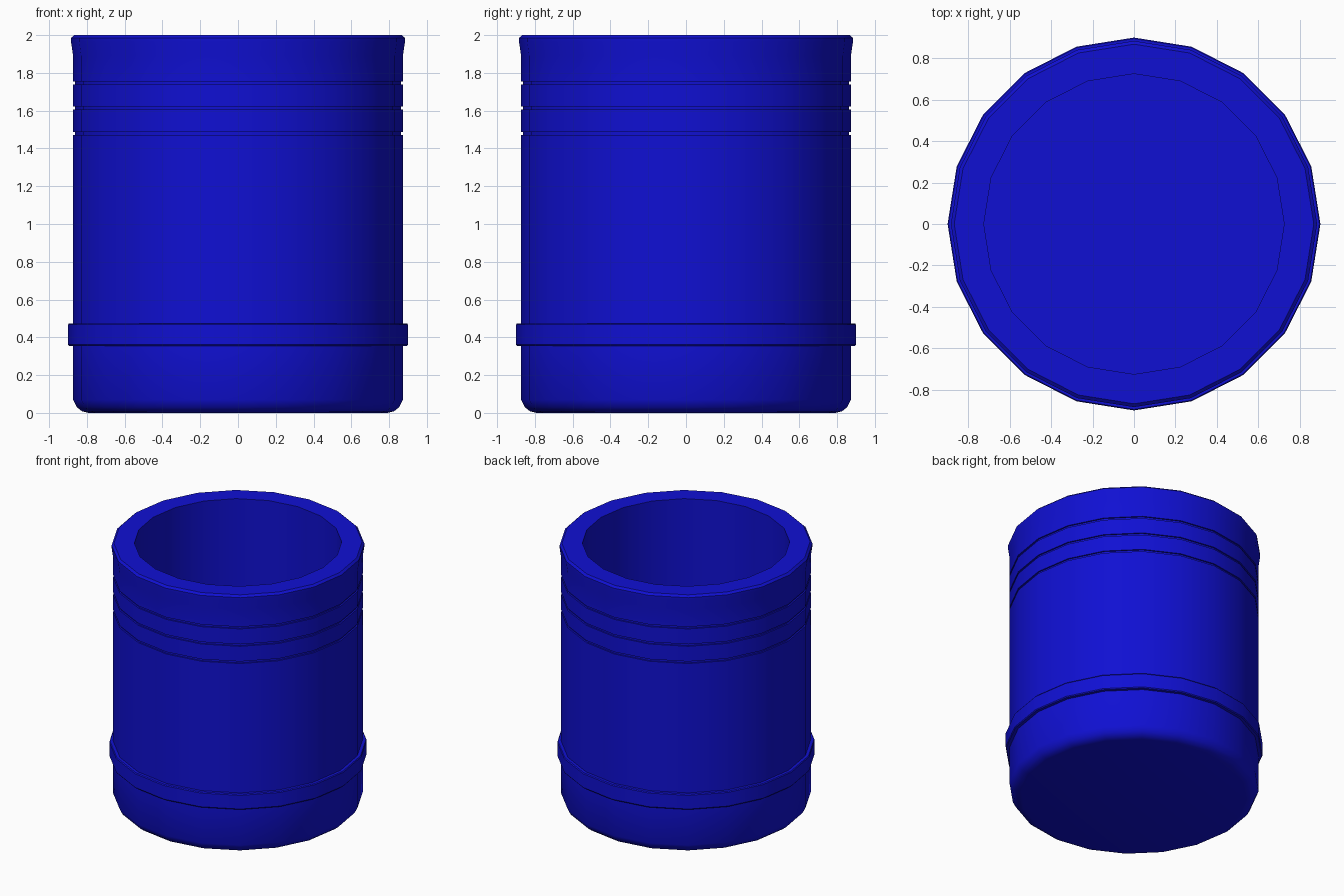
import bpy, bmesh, math

if "Cube" in bpy.data.objects:
    bpy.data.objects.remove(bpy.data.objects["Cube"])

SIDES = 20

# Material
blue = bpy.data.materials.new("blue")
blue.diffuse_color = (0.005, 0.005, 0.65, 1)
blue.use_nodes = True
blue.node_tree.nodes["Principled BSDF"].inputs["Base Color"].default_value = blue.diffuse_color


def lathe(name, profile):
    """Revolve (radius, z) points around z; radius 0 makes a pole."""
    bm = bmesh.new()
    rings = []
    for r, z in profile:
        if r == 0:
            rings.append([bm.verts.new((0, 0, z))] * SIDES)
        else:
            rings.append([bm.verts.new((r * math.cos(math.tau * i / SIDES),
                                        r * math.sin(math.tau * i / SIDES), z))
                          for i in range(SIDES)])
    for a, b in zip(rings, rings[1:]):
        for i in range(SIDES):
            j = (i + 1) % SIDES
            bm.faces.new(dict.fromkeys((a[i], a[j], b[j], b[i])))
    bmesh.ops.recalc_face_normals(bm, faces=bm.faces)
    mesh = bpy.data.meshes.new(name)
    bm.to_mesh(mesh)
    bm.free()
    mesh.materials.append(blue)
    obj = bpy.data.objects.new(name, mesh)
    bpy.context.collection.objects.link(obj)
    bpy.ops.object.select_all(action='DESELECT')
    obj.select_set(True)
    bpy.context.view_layer.objects.active = obj
    bpy.ops.object.shade_smooth_by_angle(angle=math.radians(35))
    return obj


R = 0.873

# Rounded foot and raised band
profile = [(0, 0), (0.79, 0), (0.825, 0.008), (0.853, 0.03), (R, 0.07),
           (R, 0.355), (0.895, 0.355), (0.9, 0.362), (0.9, 0.467),
           (0.895, 0.474), (R, 0.474)]
# Three thin grooves
for z in (1.48, 1.613, 1.747):
    profile += [(R, z - 0.008), (0.862, z - 0.008),
                (0.862, z + 0.008), (R, z + 0.008)]
# Flared lip, rim, inner wall and floor
profile += [(R, 1.89), (0.884, 1.965), (0.884, 1.985), (0.868, 2.0),
            (0.725, 2.0), (0.725, 0.15), (0, 0.15)]

lathe("cup_body", profile)
